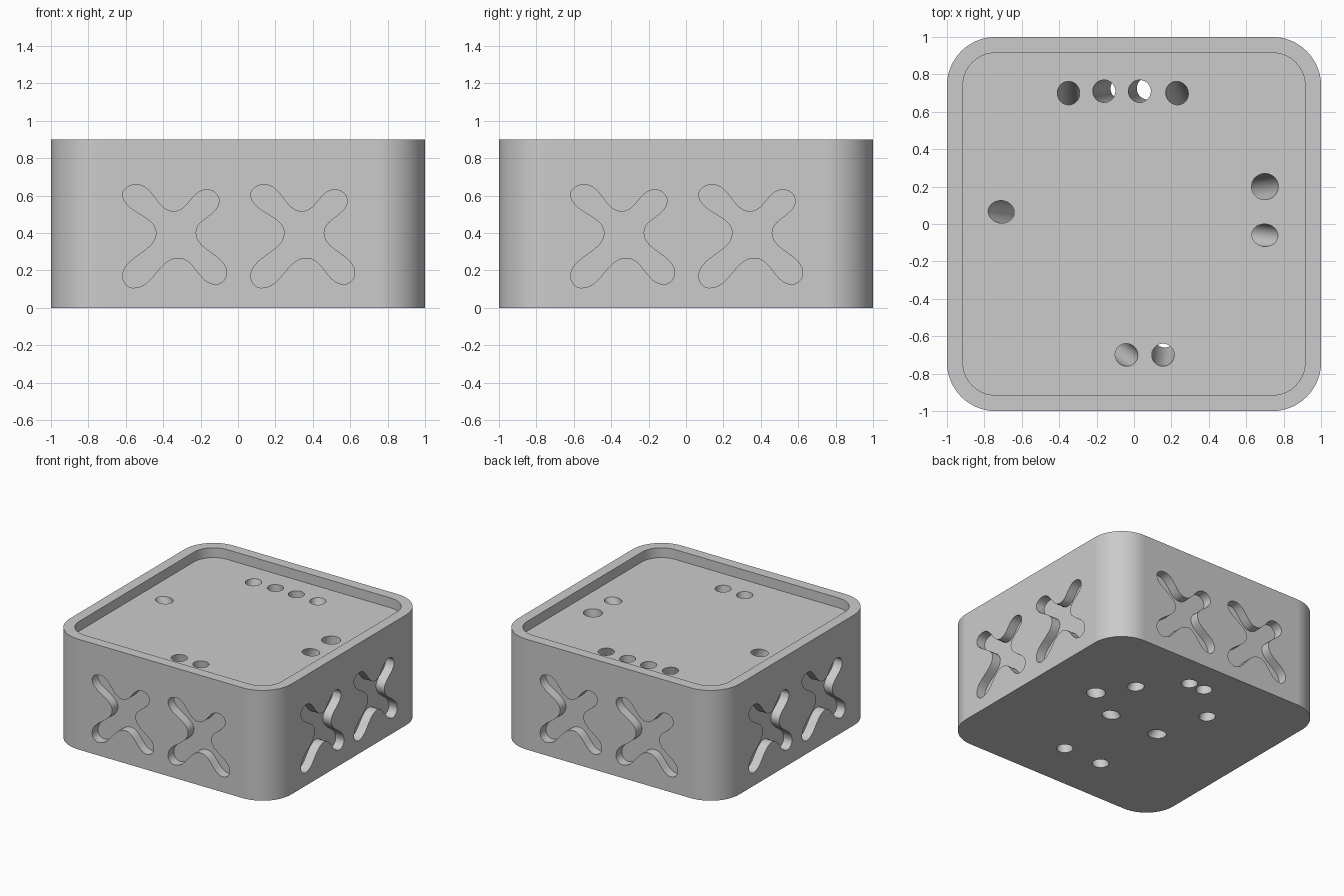
import bpy, bmesh, math
from mathutils import Vector, Matrix

if "Cube" in bpy.data.objects:
    bpy.data.objects.remove(bpy.data.objects["Cube"], do_unlink=True)

HEIGHT, RIM, TRAY_DEPTH, RADIUS, CUT = 0.9, 0.085, 0.08, 0.26, 0.075

grey = bpy.data.materials.new("plain grey")
grey.use_nodes = True
grey.diffuse_color = (0.6, 0.6, 0.6, 1)
grey.node_tree.nodes["Principled BSDF"].inputs["Base Color"].default_value = (0.6, 0.6, 0.6, 1)


def rounded_square(half, radius, z, steps=16):
    pts = []
    for corner in range(4):
        centre = Matrix.Rotation(corner * math.pi / 2, 3, 'Z') @ Vector((half - radius, half - radius, z))
        for i in range(steps + 1):
            a = (corner + i / steps) * math.pi / 2
            pts.append(centre + Vector((math.cos(a), math.sin(a), 0)) * radius)
    return pts


def loft(bm, rings):
    """Skin a stack of rings and cap both ends."""
    loops = [[bm.verts.new(p) for p in ring] for ring in rings]
    for low, high in zip(loops, loops[1:]):
        for i in range(len(low)):
            j = (i + 1) % len(low)
            bm.faces.new((low[i], low[j], high[j], high[i]))
    bm.faces.new(loops[0][::-1])
    bm.faces.new(loops[-1])


def to_object(bm, name):
    bmesh.ops.recalc_face_normals(bm, faces=bm.faces)
    mesh = bpy.data.meshes.new(name)
    bm.to_mesh(mesh)
    bm.free()
    mesh.materials.append(grey)
    obj = bpy.data.objects.new(name, mesh)
    bpy.context.collection.objects.link(obj)
    return obj


# Body: rounded block with a shallow tray in the top
bm = bmesh.new()
loft(bm, [rounded_square(1, RADIUS, 0),
          rounded_square(1, RADIUS, HEIGHT),
          rounded_square(1 - RIM, RADIUS - RIM, HEIGHT),
          rounded_square(1 - RIM, RADIUS - RIM, HEIGHT - TRAY_DEPTH)])
block = to_object(bm, "block")

# Soft cross outline: extreme points of each lobe and notch, with tangent axis
CROSS = [(-.617, .605, 'v'), (-.542, .659, 'h'), (-.344, .514, 'h'),
         (-.168, .632, 'h'), (-.101, .572, 'v'), (-.227, .402, 'v'),
         (-.061, .187, 'v'), (-.12, .126, 'h'), (-.318, .268, 'h'),
         (-.558, .107, 'h'), (-.617, .170, 'v'), (-.435, .402, 'v')]


def cross_outline(steps=10):
    pts = []
    for (x0, z0, t0), (x1, z1, t1) in zip(CROSS, CROSS[1:] + CROSS[:1]):
        a, b = Vector((x0, z0)), Vector((x1, z1))
        d = b - a
        pull = 0.55 if t0 != t1 else 0.45
        along = {'h': Vector((d.x, 0)) * pull, 'v': Vector((0, d.y)) * pull}
        h0, h1 = a + along[t0], b - along[t1]
        for i in range(steps):
            t = i / steps
            s = 1 - t
            pts.append(a * s**3 + h0 * 3 * s * s * t + h1 * 3 * s * t * t + b * t**3)
    return pts


# Cutters: two crosses on each of the four sides
bm = bmesh.new()
outline = cross_outline()
for side in range(4):
    turn = Matrix.Rotation(side * math.pi / 2, 3, 'Z')
    for shift in (0, 0.685):
        loft(bm, [[turn @ Vector((p.x + shift, y, p.y)) for p in outline]
                  for y in (-1.1, -1 + CUT)])

# Cutters: slanted holes given by tray centre, underside centre and radius
HOLES = [((-.35, .70), (-.34, .435), .06), ((-.16, .71), (-.065, .725), .06),
         ((.03, .71), (.075, .725), .06), ((.23, .70), (.35, .435), .06),
         ((-.71, .065), (-.22, 0), .06), ((.70, .20), (.515, .175), .07),
         ((.70, -.06), (.22, 0), .06), ((-.04, -.70), (-.18, -.60), .06),
         ((.155, -.70), (.165, -.60), .06)]
for top, under, radius in HOLES:
    a, b = Vector((*under, 0)), Vector((*top, HEIGHT - TRAY_DEPTH))
    axis = b - a
    tilt = axis.to_track_quat('Z', 'Y').to_matrix().to_4x4()
    bmesh.ops.create_cone(bm, cap_ends=True, segments=32, radius1=radius, radius2=radius,
                          depth=axis.length + 0.3,
                          matrix=Matrix.Translation((a + b) / 2) @ tilt)
cutter = to_object(bm, "cross_and_hole_cutter")
cutter.hide_render = True

# Cut the block, then discard the cutter
bpy.ops.object.select_all(action='DESELECT')
bpy.context.view_layer.objects.active = block
block.select_set(True)
cut = block.modifiers.new("cut", 'BOOLEAN')
cut.operation, cut.solver, cut.object = 'DIFFERENCE', 'EXACT', cutter
bpy.ops.object.modifier_apply(modifier=cut.name)
bpy.data.objects.remove(cutter, do_unlink=True)

# Smooth round walls, crisp edges
bpy.ops.object.shade_smooth_by_angle(angle=math.radians(30))
normals = block.modifiers.new("clean normals", 'WEIGHTED_NORMAL')
normals.keep_sharp = True
